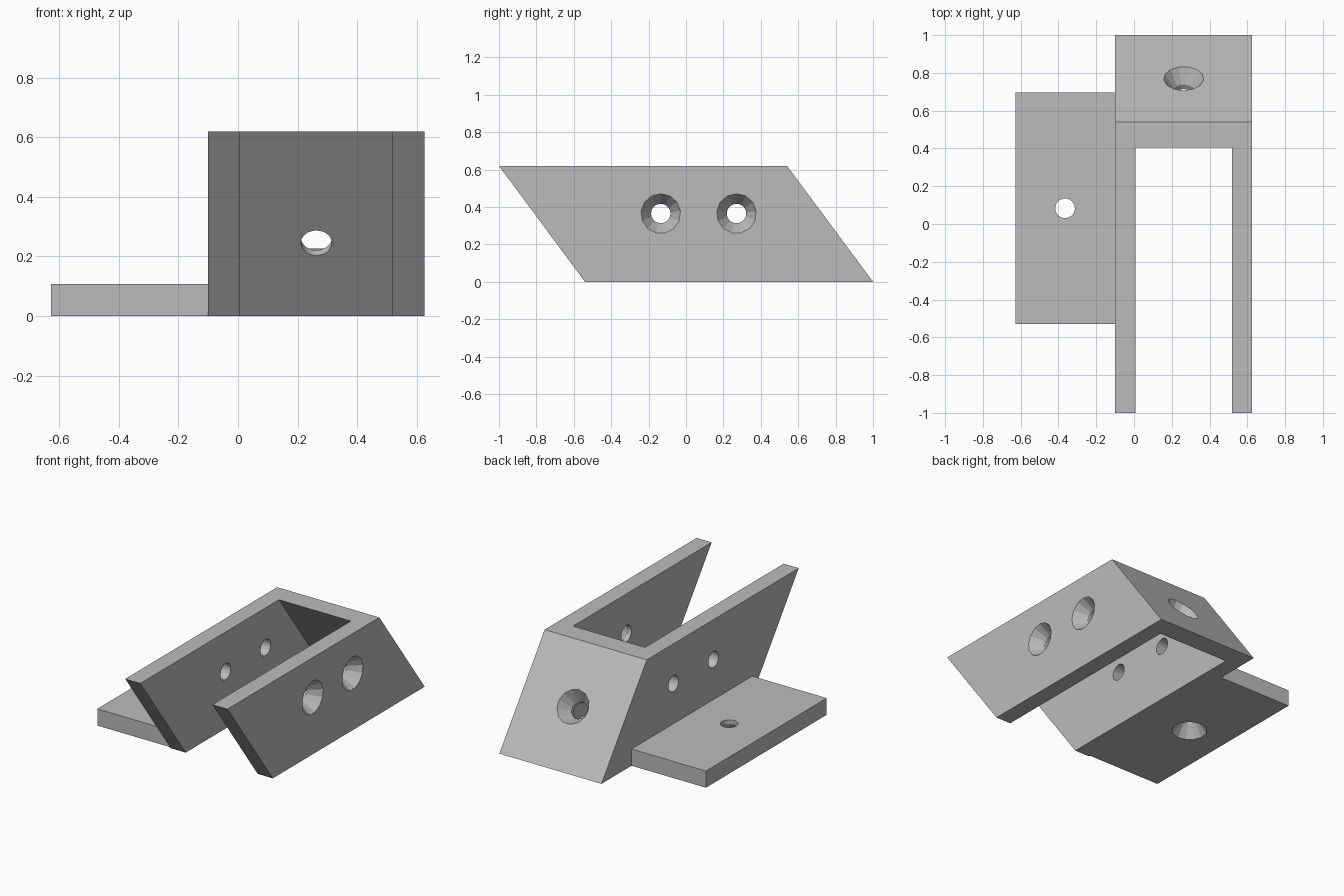
import bpy, bmesh
from mathutils import Vector

cube = bpy.data.objects.get("Cube")
if cube:
    bpy.data.objects.remove(cube, do_unlink=True)

HEIGHT = 0.62
LEAN = -0.46            # y shift from bottom to top
WALL = 0.107
HOLE_R, SINK_R, SINK_DEPTH = 0.052, 0.106, 0.08
EPS = 0.01

grey = bpy.data.materials.new("plain grey")
grey.use_nodes = True
colour = (0.5, 0.5, 0.5, 1)
grey.diffuse_color = colour
grey.node_tree.nodes["Principled BSDF"].inputs["Base Color"].default_value = colour


def prism(name, outline, height, lean=0.0):
    """Extrude a floor outline upward, sliding the top along y."""
    bm = bmesh.new()
    base = bm.faces.new([bm.verts.new((x, y, 0)) for x, y in outline])
    top = bmesh.ops.extrude_face_region(bm, geom=[base])["geom"]
    bmesh.ops.translate(bm, vec=(0, lean, height),
                        verts=[v for v in top if isinstance(v, bmesh.types.BMVert)])
    bmesh.ops.recalc_face_normals(bm, faces=bm.faces)
    mesh = bpy.data.meshes.new(name)
    bm.to_mesh(mesh)
    bm.free()
    mesh.materials.append(grey)
    obj = bpy.data.objects.new(name, mesh)
    bpy.context.collection.objects.link(obj)
    return obj


def cut_round(obj, start, end, r1, r2, sides):
    """Subtract a cone or cylinder running from start to end."""
    start, end = Vector(start), Vector(end)
    axis = end - start
    bpy.ops.mesh.primitive_cone_add(
        vertices=sides, radius1=r1, radius2=r2, depth=axis.length,
        location=(start + end) / 2,
        rotation=axis.to_track_quat('Z', 'Y').to_euler())
    cutter = bpy.context.object
    cutter.name = "hole_cutter"
    cutter.hide_render = True
    cutter.data.materials.append(grey)
    mod = obj.modifiers.new("hole", 'BOOLEAN')
    mod.operation, mod.solver, mod.object = 'DIFFERENCE', 'EXACT', cutter
    bpy.context.view_layer.objects.active = obj
    bpy.ops.object.modifier_apply(modifier=mod.name)
    bpy.data.objects.remove(cutter, do_unlink=True)


def countersunk_hole(obj, surface, inward, length):
    """Conical mouth at the surface point, then a straight bore."""
    surface, inward = Vector(surface), Vector(inward).normalized()
    slope = (SINK_R - HOLE_R) / SINK_DEPTH
    cut_round(obj, surface - inward * EPS, surface + inward * SINK_DEPTH,
              SINK_R + slope * EPS, HOLE_R, 13)
    cut_round(obj, surface - inward * EPS, surface + inward * length,
              HOLE_R, HOLE_R, 24)


# Leaning U-shaped channel, open to the front
left, right, back, front = 0.625, -0.1, 1.0, -0.54
inner_back = 0.865
channel = prism("leaning_channel", [
    (right, front), (right, back), (left, back), (left, front),
    (left - WALL, front), (left - WALL, inner_back),
    (right + WALL, inner_back), (right + WALL, front)], HEIGHT, LEAN)

# Screw holes through both side walls, countersunk on the left side
for y in (-0.135, 0.27):
    countersunk_hole(channel, (left, y, 0.365), (-1, 0, 0), left - right + 0.1)

# Screw hole square to the sloping back wall
countersunk_hole(channel, (0.263, 0.77, 0.31), (0, -HEIGHT, LEAN), WALL + 0.05)

# Side mounting plate with a hole countersunk from below
plate = prism("mounting_plate", [
    (-0.628, -0.53), (right, -0.53), (right, 0.695), (-0.628, 0.695)], WALL)
countersunk_hole(plate, (-0.365, 0.083, 0), (0, 0, 1), WALL + 0.05)
